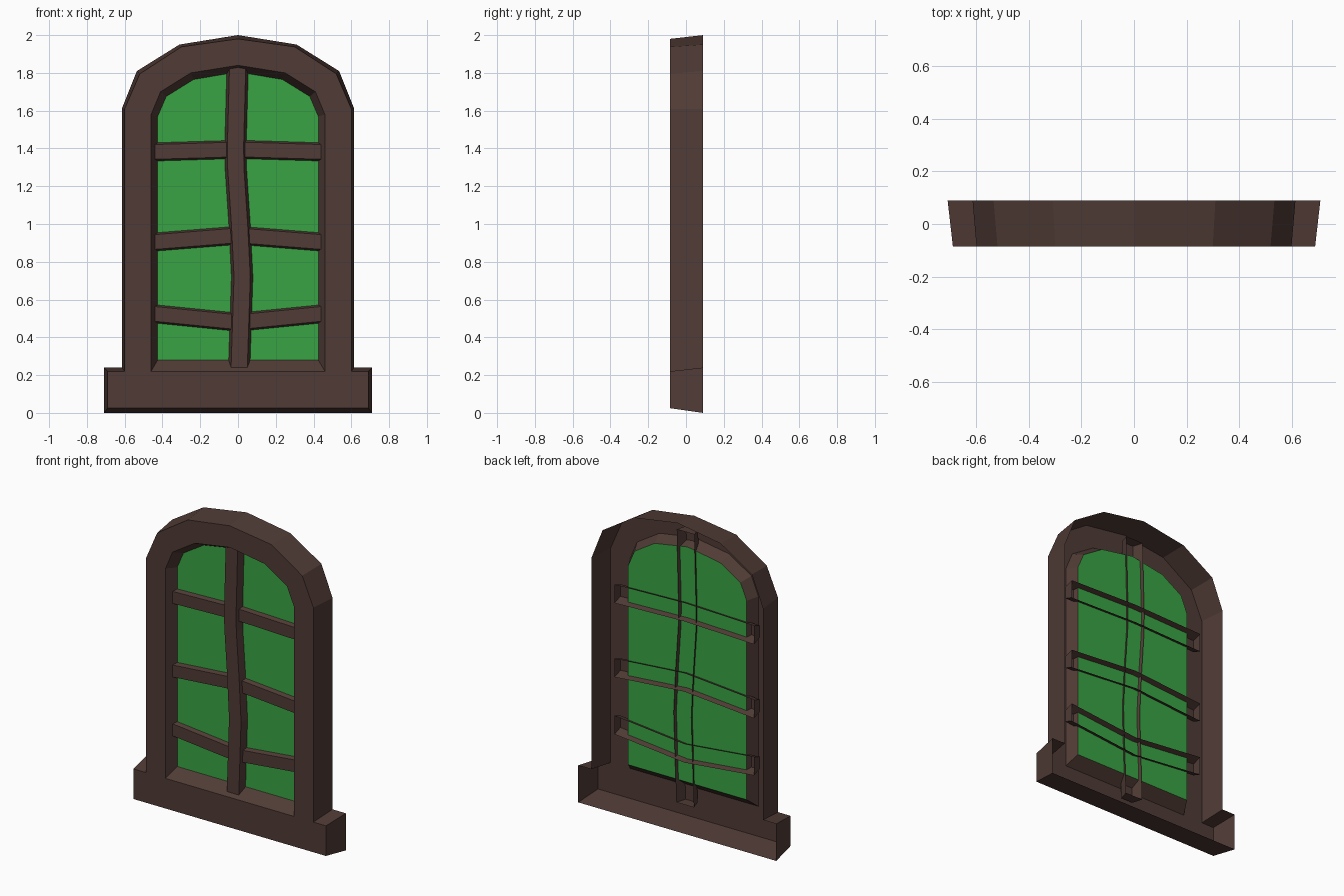
import bpy
import bmesh

if "Cube" in bpy.data.objects:
    bpy.data.objects.remove(bpy.data.objects["Cube"], do_unlink=True)


def material(name, rgb):
    mat = bpy.data.materials.new(name)
    mat.use_nodes = True
    colour = (*rgb, 1.0)
    mat.diffuse_color = colour
    mat.node_tree.nodes["Principled BSDF"].inputs["Base Color"].default_value = colour
    return mat


wood = material("dark brown wood", (0.08, 0.044, 0.036))
green = material("green glass", (0.042, 0.37, 0.056))


def finish(bm, name, mat):
    """Turn the shell outward (its front faces -y) and add it to the scene."""
    bmesh.ops.recalc_face_normals(bm, faces=bm.faces)
    bm.normal_update()
    if sum(f.normal.y * f.calc_area() for f in bm.faces) > 0:
        bmesh.ops.reverse_faces(bm, faces=bm.faces)
    mesh = bpy.data.meshes.new(name)
    bm.to_mesh(mesh)
    bm.free()
    mesh.materials.append(mat)
    obj = bpy.data.objects.new(name, mesh)
    bpy.context.collection.objects.link(obj)
    return obj


def mirrored(half):
    """Right half outline, bottom to apex, closed by its mirror image."""
    return half + [(-x, z) for x, z in reversed(half) if x > 0]


def add_loop(bm, outline, y):
    return [bm.verts.new((x, y, z)) for x, z in outline]


def skin(bm, a, b):
    """Quads between two matching closed loops."""
    for i in range(len(a)):
        j = (i + 1) % len(a)
        bm.faces.new((a[i], a[j], b[j], b[i]))


FRONT, BACK, PANE = -0.085, 0.09, -0.015

# Outlines of the frame and opening
outer_back = mirrored([(0.71, 0), (0.71, 0.24), (0.615, 0.24), (0.615, 1.61),
                       (0.535, 1.81), (0.31, 1.95), (0, 2.0)])
outer_front = mirrored([(0.69, 0.025), (0.69, 0.22), (0.60, 0.22), (0.60, 1.61),
                        (0.52, 1.795), (0.30, 1.938), (0, 1.98)])
inner_front = mirrored([(0.46, 0.22), (0.46, 1.58), (0.41, 1.70),
                        (0.25, 1.80), (0, 1.84)])
inner_pane = mirrored([(0.425, 0.28), (0.425, 1.57), (0.38, 1.675),
                       (0.235, 1.765), (0, 1.805)])

# Arched frame and sill: a tapered shell, open at the back
bm = bmesh.new()
ob, of = add_loop(bm, outer_back, BACK), add_loop(bm, outer_front, FRONT)
nf, np = add_loop(bm, inner_front, FRONT), add_loop(bm, inner_pane, PANE)
skin(bm, ob, of)
skin(bm, nf, np)
rims = [bm.edges.get((l[i], l[i - 1])) for l in (of, nf) for i in range(len(l))]
filled = bmesh.ops.triangle_fill(bm, edges=rims, use_beauty=True)
front = [f for f in filled["geom"] if isinstance(f, bmesh.types.BMFace)]
bmesh.ops.dissolve_limit(bm, angle_limit=0.01, verts=[],
                         edges=list({e for f in front for e in f.edges}))
finish(bm, "arched_frame", wood)

# Window pane
bm = bmesh.new()
bm.faces.new(add_loop(bm, inner_pane, PANE))
finish(bm, "window_pane", green)


def bar(name, path, upright, front_y, back_y, front_half, back_half):
    """Bent bar along a path: narrow front, wide open back, closed ends."""
    bm = bmesh.new()
    rows = []
    for x, z in path:
        row = []
        for side, y, half in ((-1, back_y, back_half), (-1, front_y, front_half),
                              (1, front_y, front_half), (1, back_y, back_half)):
            dx, dz = (side * half, 0) if upright else (0, side * half)
            row.append(bm.verts.new((x + dx, y, z + dz)))
        rows.append(row)
    for a, b in zip(rows, rows[1:]):
        for i in range(3):
            bm.faces.new((a[i], a[i + 1], b[i + 1], b[i]))
    bm.faces.new(rows[0])
    bm.faces.new(rows[-1])
    finish(bm, name, wood)


# Wavy upright bar
bar("upright_bar",
    [(0.003, 0.14), (0.022, 0.72), (0.008, 1.0), (-0.012, 1.3),
     (-0.013, 1.42), (0, 1.91)],
    True, -0.062, 0.005, 0.043, 0.063)

# Bent cross bars: height at the ends and in the middle
for name, end_z, mid_z in (("lower_cross_bar", 0.53, 0.48),
                           ("middle_cross_bar", 0.90, 0.94),
                           ("upper_cross_bar", 1.38, 1.395)):
    bar(name, [(-0.5, end_z), (0, mid_z), (0.5, end_z)],
        False, -0.042, 0.018, 0.039, 0.06)
